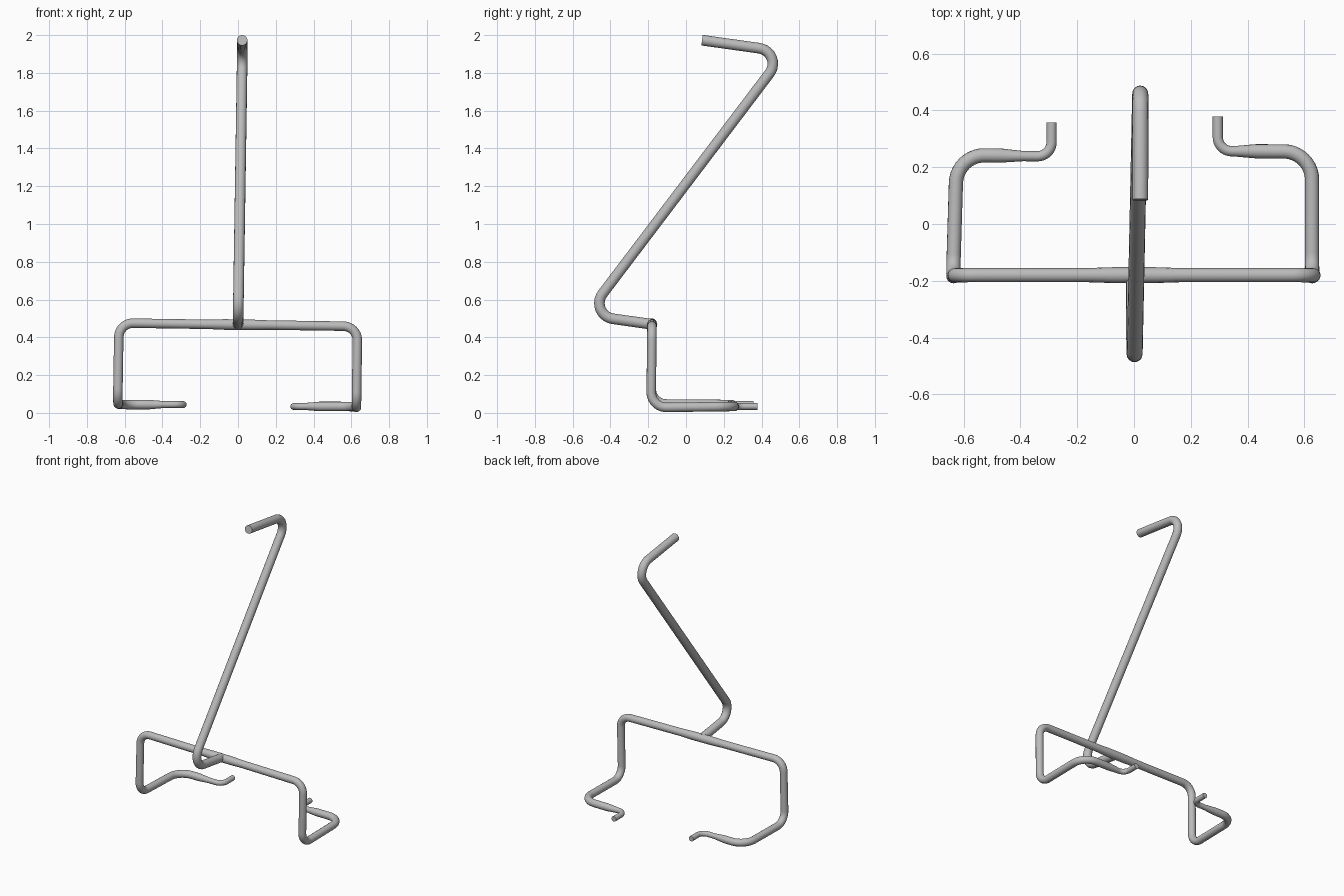
import bpy
from math import radians, tan
from mathutils import Vector

cube = bpy.data.objects.get("Cube")
if cube:
    bpy.data.objects.remove(cube, do_unlink=True)

# Single bare-metal colour
steel = bpy.data.materials.new("plain grey steel")
steel.use_nodes = True
COLOUR = (0.5, 0.5, 0.5, 1)
steel.diffuse_color = COLOUR
steel.node_tree.nodes["Principled BSDF"].inputs["Base Color"].default_value = COLOUR


def bend(a, b, c, radius, steps=10):
    """Points of a circular arc that rounds the corner b between a and c."""
    a, b, c = Vector(a), Vector(b), Vector(c)
    u, v = (a - b).normalized(), (c - b).normalized()
    half = u.angle(v) / 2
    reach = radius / tan(half)
    centre = b + (u + v).normalized() * (reach ** 2 + radius ** 2) ** 0.5
    start = (b + u * reach - centre).normalized()
    end = (b + v * reach - centre).normalized()
    return [centre + start.slerp(end, i / steps) * radius
            for i in range(steps + 1)]


def rod(name, stations):
    """Sweep a round bar; each station is (point, thickness, bend radius)."""
    path = []
    for i, (point, thick, radius) in enumerate(stations):
        if radius:
            arc = bend(stations[i - 1][0], point, stations[i + 1][0], radius)
        else:
            arc = [Vector(point)]
        path += [(p, thick) for p in arc]
    curve = bpy.data.curves.new(name, "CURVE")
    curve.dimensions = "3D"
    curve.bevel_depth = 1
    curve.bevel_resolution = 6
    curve.use_fill_caps = True
    spline = curve.splines.new("POLY")
    spline.points.add(len(path) - 1)
    for node, (p, thick) in zip(spline.points, path):
        node.co = (*p, 1)
        node.radius = thick
    obj = bpy.data.objects.new(name, curve)
    bpy.context.collection.objects.link(obj)
    bpy.ops.object.select_all(action="DESELECT")
    obj.select_set(True)
    bpy.context.view_layer.objects.active = obj
    bpy.ops.object.convert(target="MESH")
    obj = bpy.context.object
    obj.data.materials.clear()
    obj.data.materials.append(steel)
    bpy.ops.object.shade_smooth_by_angle(angle=radians(40))


BAR, TIP, STEM = 0.025, 0.018, 0.028

# Upright Z-shaped stem, leaning slightly sideways
rod("stem", [
    ((0, -0.18, 0.469), STEM, 0),
    ((0.001, -0.527, 0.518), STEM, 0.083),
    ((0.023, 0.528, 1.911), STEM, 0.083),
    ((0.022, 0.085, 1.973), STEM, 0),
])

# Half frames: crossbar, post, foot and a thinner inward hook
rod("left_frame", [
    ((0, -0.18, 0.467), STEM, 0),
    ((0.07, -0.18, 0.466), STEM, 0),
    ((0.16, -0.18, 0.465), BAR, 0),
    ((0.633, -0.18, 0.458), BAR, 0.075),
    ((0.627, -0.185, 0.028), BAR, 0.08),
    ((0.627, 0.255, 0.034), BAR, 0.1),
    ((0.43, 0.256, 0.034), BAR, 0),
    ((0.35, 0.256, 0.034), TIP, 0),
    ((0.295, 0.256, 0.034), TIP, 0.05),
    ((0.295, 0.378, 0.034), TIP, 0),
])
rod("right_frame", [
    ((0, -0.18, 0.467), STEM, 0),
    ((-0.07, -0.18, 0.468), STEM, 0),
    ((-0.16, -0.18, 0.469), BAR, 0),
    ((-0.63, -0.18, 0.476), BAR, 0.075),
    ((-0.637, -0.185, 0.048), BAR, 0.08),
    ((-0.624, 0.243, 0.044), BAR, 0.1),
    ((-0.47, 0.241, 0.044), BAR, 0),
    ((-0.39, 0.239, 0.044), TIP, 0),
    ((-0.29, 0.238, 0.044), TIP, 0.05),
    ((-0.29, 0.357, 0.044), TIP, 0),
])
